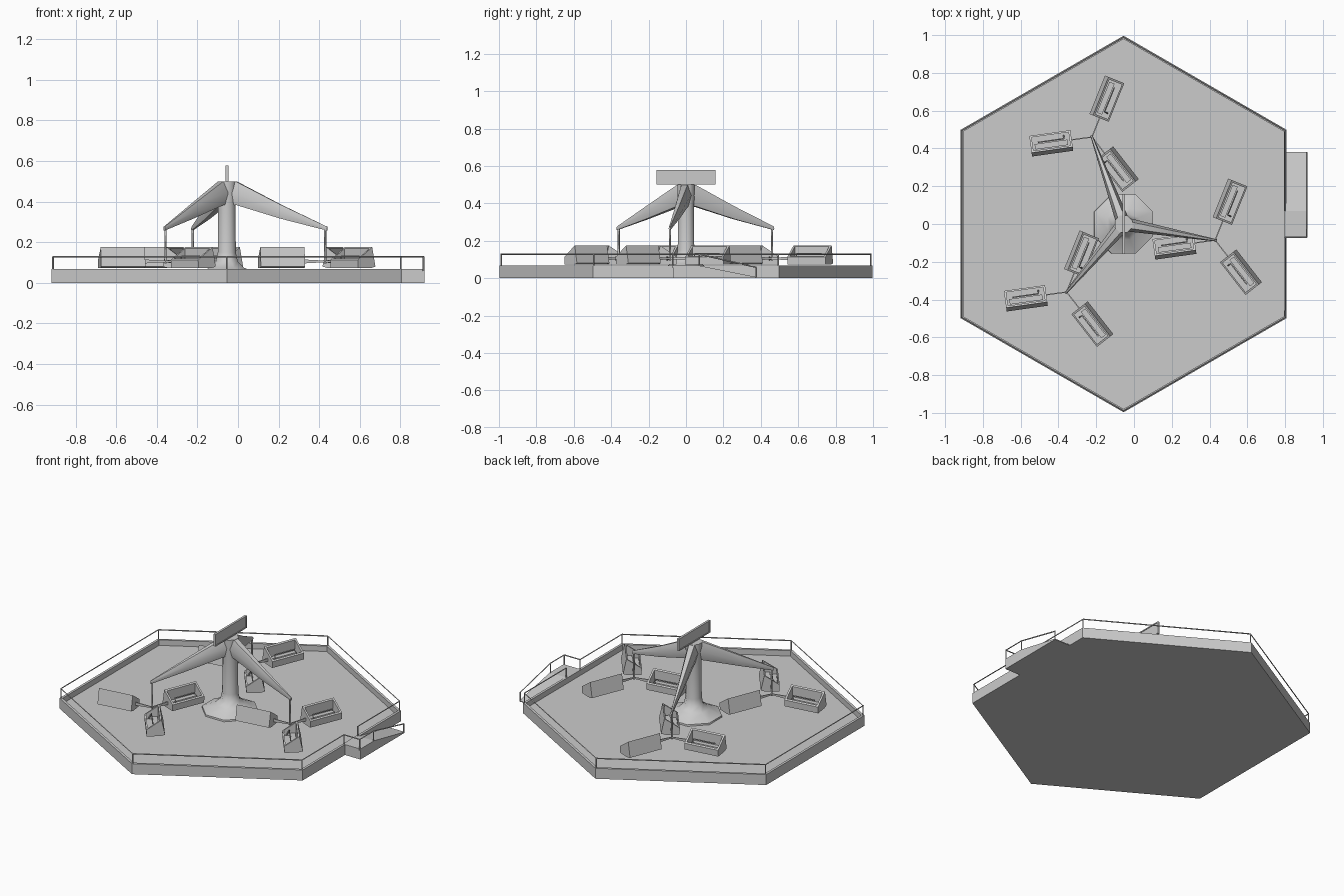
import bpy, bmesh
from math import radians, cos, sin, pi
from mathutils import Vector, Matrix

if "Cube" in bpy.data.objects:
    bpy.data.objects.remove(bpy.data.objects["Cube"])

CX, TOP, FLOOR = -0.055, 0.067, 0.032   # ride axis, rim height, sunken floor height
CENTRE = Vector((CX, 0, 0))


def finish(name, bm, matrix=None):
    bmesh.ops.recalc_face_normals(bm, faces=bm.faces)
    me = bpy.data.meshes.new(name)
    bm.to_mesh(me)
    bm.free()
    ob = bpy.data.objects.new(name, me)
    bpy.context.collection.objects.link(ob)
    if matrix:
        ob.matrix_world = matrix
    return ob


def loft(name, sections, matrix=None):
    """Skin a list of equal-length closed sections and cap both ends."""
    bm = bmesh.new()
    rings = [[bm.verts.new(p) for p in s] for s in sections]
    n = len(rings[0])
    for a, b in zip(rings, rings[1:]):
        for i in range(n):
            j = (i + 1) % n
            bm.faces.new((a[i], a[j], b[j], b[i]))
    bm.faces.new(rings[0])
    bm.faces.new(rings[-1])
    return finish(name, bm, matrix)


def ring(r, z, n, start=0.0):
    return [(r * cos(start + 2 * pi * i / n), r * sin(start + 2 * pi * i / n), z) for i in range(n)]


def box(name, x0, x1, y0, y1, z0, z1, matrix=None):
    return loft(name, [[(x0, y0, z), (x1, y0, z), (x1, y1, z), (x0, y1, z)] for z in (z0, z1)], matrix)


def tube(name, points, radius, matrix=None):
    cu = bpy.data.curves.new(name, 'CURVE')
    cu.dimensions = '3D'
    cu.bevel_depth = radius
    cu.bevel_resolution = 0
    cu.use_fill_caps = True
    sp = cu.splines.new('POLY')
    sp.points.add(len(points) - 1)
    for p, q in zip(sp.points, points):
        p.co = (*q, 1)
    ob = bpy.data.objects.new(name, cu)
    bpy.context.collection.objects.link(ob)
    if matrix:
        ob.matrix_world = matrix
    return ob


def smooth(ob, angle):
    bpy.ops.object.select_all(action='DESELECT')
    bpy.context.view_layer.objects.active = ob
    ob.select_set(True)
    bpy.ops.object.shade_smooth_by_angle(angle=radians(angle))


# Hexagonal deck: raised rim around a sunken floor
R = 0.997
at_centre = Matrix.Translation(CENTRE)
loft("deck", [ring(r, z, 6, pi / 6) for r, z in
              ((R, 0), (R, TOP), (R - 0.018, TOP), (R - 0.018, FLOOR))], at_centre)

# Side landing that slopes down into an exit ramp
edge = CX + R * cos(pi / 6)
ramp = [(-0.07, 0), (0.38, 0), (0.38, 0.005), (0.07, TOP), (-0.07, TOP)]
loft("exit_ramp", [[(x, y, z) for y, z in ramp] for x in (edge - 0.005, 0.918)])

# Perimeter handrail, opening at the landing and following the ramp
rail_r, rail_z = R - 0.008, 0.128
rx = CX + rail_r * cos(pi / 6)
corners = [(CX + x, y) for x, y, z in ring(rail_r, 0, 6, pi / 6)]
path = [(rx, 0.07)] + corners + [(rx, -0.07), (0.914, -0.07), (0.914, 0.07)]
tube("handrail", [(x, y, rail_z) for x, y in path] + [(0.914, 0.376, 0.058)], 0.004)
for x, y in path:
    tube("rail_post", [(x, y, TOP - 0.01), (x, y, rail_z)], 0.004)
tube("ramp_post", [(0.914, 0.376, 0), (0.914, 0.376, 0.058)], 0.004)

# Central column with flared foot
profile = [(0.17, FLOOR - 0.005), (0.168, 0.042), (0.09, 0.075), (0.058, 0.105), (0.048, 0.15),
           (0.046, 0.38), (0.05, 0.46), (0.05, 0.5)]
smooth(loft("centre_column", [ring(r, z, 8, pi / 8) for r, z in profile], at_centre), 50)

# Flat panel on top of the column, with a raised frame
box("top_panel", -0.004, 0.004, -0.155, 0.155, 0.5, 0.576, at_centre)
for z in (0.5, 0.571):
    box("panel_frame", -0.007, 0.007, -0.158, 0.158, z, z + 0.007, at_centre)
for y in (-0.158, 0.151):
    box("panel_frame", -0.007, 0.007, y, y + 0.007, 0.507, 0.571, at_centre)


def car(matrix):
    """Tub: tall leaning back at +y, rim sloping to a low front at -y."""
    bm = bmesh.new()
    side = [(0.058, 0.08), (0.038, 0.175), (-0.052, 0.113), (-0.05, 0.072), (0.03, 0.072)]
    a = [bm.verts.new((-0.11, y, z)) for y, z in side]
    b = [bm.verts.new((0.11, y, z)) for y, z in side]
    faces = [bm.faces.new((a[i], a[(i + 1) % 5], b[(i + 1) % 5], b[i])) for i in range(5)]
    bm.faces.new(a)
    bm.faces.new(b)
    bmesh.ops.recalc_face_normals(bm, faces=bm.faces)
    # Hollow out the seat well through the sloping rim
    rim = faces[1]
    bmesh.ops.inset_region(bm, faces=[rim], thickness=0.016)
    well = bmesh.ops.extrude_face_region(bm, geom=[rim])
    if rim.is_valid:
        bmesh.ops.delete(bm, geom=[rim], context='FACES_ONLY')
    for v in well["geom"]:
        if isinstance(v, bmesh.types.BMVert):
            v.co.z = 0.085
    finish("car_body", bm, matrix)
    box("car_seat", -0.088, 0.088, -0.005, 0.024, 0.085, 0.105, matrix)
    tube("lap_bar", [(-0.07, -0.03, 0.1), (-0.07, -0.012, 0.132), (0.07, -0.012, 0.132)], 0.004, matrix)


# Three arms, each with a hanger and a spinning cluster of three cars
for k, reach in enumerate((0.492, 0.49, 0.47)):
    arm_m = at_centre @ Matrix.Rotation(radians(-10 + 120 * k), 4, 'Z')
    sections = []
    for r, w, z0, z1 in ((0.0, 0.036, 0.39, 0.5), (0.05, 0.034, 0.383, 0.498),
                         (0.27, 0.02, 0.316, 0.385), (reach + 0.01, 0.006, 0.257, 0.276)):
        mid = (z0 + z1) / 2
        sections.append([(r, -w * 0.6, z0), (r, w * 0.6, z0), (r, w, mid),
                         (r, w * 0.5, z1), (r, -w * 0.5, z1), (r, -w, mid)])
    smooth(loft("arm", sections, arm_m), 60)
    hub_m = Matrix.Translation(arm_m @ Vector((reach, 0, 0)))
    tube("hanger", [(0, 0, 0.265), (0, 0, 0.095)], 0.006, hub_m)
    for j in range(3):
        spin = hub_m @ Matrix.Rotation(radians(-52 + 120 * j), 4, 'Z')
        loft("spoke", [[(r, -0.003, 0.105 - h), (r, 0.003, 0.105 - h), (r, 0.003, 0.105 + h),
                        (r, -0.003, 0.105 + h)] for r, h in ((0, 0.004), (0.115, 0.01))], spin)
        car(spin @ Matrix.Translation((0.218, 0, 0)))
